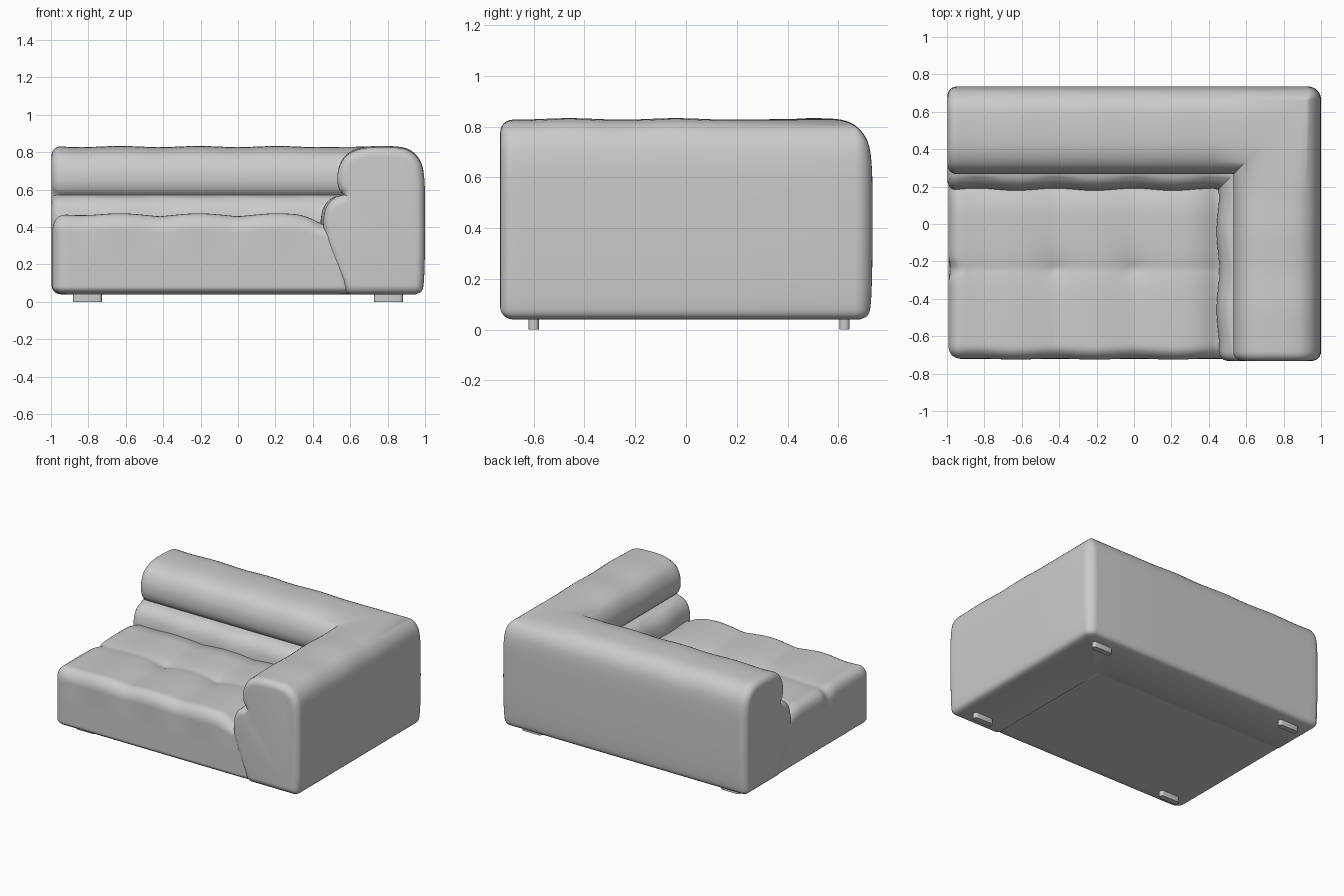
import bpy, bmesh, math
from mathutils import Vector

if "Cube" in bpy.data.objects:
    bpy.data.objects.remove(bpy.data.objects["Cube"])

X, Y, BASE = 1.0, 0.735, 0.04


def finish(bm, name, angle=40):
    bmesh.ops.remove_doubles(bm, verts=bm.verts, dist=1e-5)
    bmesh.ops.recalc_face_normals(bm, faces=bm.faces)
    me = bpy.data.meshes.new(name)
    bm.to_mesh(me)
    bm.free()
    ob = bpy.data.objects.new(name, me)
    bpy.context.collection.objects.link(ob)
    bpy.ops.object.select_all(action='DESELECT')
    ob.select_set(True)
    bpy.context.view_layer.objects.active = ob
    bpy.ops.object.shade_smooth_by_angle(angle=math.radians(angle))
    return ob


def spline(pts, n=4):
    """Catmull-Rom through open points, leaving out the last one."""
    p = [Vector(q) for q in pts]
    p = [2 * p[0] - p[1]] + p + [2 * p[-1] - p[-2]]
    out = []
    for i in range(1, len(p) - 2):
        a, b, c, d = p[i - 1:i + 3]
        for k in range(n):
            t = k / n
            out.append(0.5 * (2 * b + (c - a) * t + (2 * a - 5 * b + 4 * c - d) * t * t
                              + (3 * b - a - 3 * c + d) * t ** 3))
    return out


# Back and arm: one profile (depth from outer wall, height) swept round an L
upper = [(0.05, BASE), (0.02, 0.055), (0.007, 0.10), (0.001, 0.25), (0.0, 0.45),
         (0.004, 0.66), (0.03, 0.76), (0.10, 0.818), (0.22, 0.83), (0.34, 0.822),
         (0.42, 0.785), (0.46, 0.72), (0.469, 0.65), (0.458, 0.60), (0.435, 0.572)]
lower = [(0.435, 0.572), (0.49, 0.556), (0.53, 0.515), (0.548, 0.46), (0.55, 0.40),
         (0.53, 0.30), (0.48, 0.17), (0.43, 0.06), (0.40, BASE)]
profile = spline(upper) + spline(lower) + [Vector(lower[-1])]


def inset(r):
    n, out = len(profile), []
    for i, p in enumerate(profile):
        t = (profile[(i + 1) % n] - p).normalized() + (p - profile[i - 1]).normalized()
        t.normalize()
        out.append(p + Vector((t.y, -t.x)) * r)
    return out


def wavy(p, s):
    w = math.cos(2 * math.pi * s / 0.42)
    d, z = p
    if d > 0.43 and z < 0.56:
        d -= 0.007 * w
    elif z > 0.6:
        z -= 0.003 * w * min(1, (z - 0.6) / 0.2)
    return d, z


R = 0.05
caps = [(R * (1 - math.sin(a)), R * (1 - math.cos(a)))
        for a in [math.radians(g) for g in (0, 15, 30, 45, 60, 75, 90)]]
# cap entries: (inset, distance from end) ordered from the end inwards
caps = [(i, o) for i, o in caps]
bm = bmesh.new()
rings = []
for ins, off in caps:
    x = -X + 0.003 + off
    rings.append([(x, Y - d, z) for d, z in (wavy(p, x) for p in inset(ins))])
for i in range(1, 33):
    x = -X + R + i * (0.42 + X - R) / 32
    rings.append([(x, Y - d, z) for d, z in (wavy(p, x) for p in profile)])
C = 0.07
for i in range(9):
    a = math.radians(90 - i * 90 / 8)
    ring = []
    for d, z in profile:
        r, m = max(C - d, 0), max(C, d)
        ring.append((X - m + r * math.cos(a), Y - m + r * math.sin(a), z))
    rings.append(ring)
for i in range(24):
    y = 0.15 - i * (0.15 + Y - R) / 24
    rings.append([(X - d, y, z) for d, z in (wavy(p, y + 0.25) for p in profile)])
for ins, off in reversed(caps):
    y = -Y + 0.003 + off
    rings.append([(X - d, y, z) for d, z in (wavy(p, y + 0.25) for p in inset(ins))])
vr = [[bm.verts.new(c) for c in ring] for ring in rings]
n = len(profile)
for a, b in zip(vr, vr[1:]):
    for i in range(n):
        j = (i + 1) % n
        bm.faces.new((a[i], a[j], b[j], b[i]))
bm.faces.new(vr[0])
bm.faces.new(vr[-1])
finish(bm, "back_and_arm")

# Seat: rounded block with two buttons and a cross seam pulled in
lo, hi = Vector((-0.992, -0.722, BASE)), Vector((0.62, 0.40, 0.468))
bm = bmesh.new()
bmesh.ops.create_cube(bm, size=1)
bmesh.ops.subdivide_edges(bm, edges=bm.edges, cuts=63, use_grid_fill=True)
buttons = [(-0.42, -0.24), (0.0, -0.24)]
for v in bm.verts:
    p = Vector(lo[i] + (v.co[i] + 0.5) * (hi[i] - lo[i]) for i in range(3))
    rad = Vector((0.07, 0.07, 0.09 if v.co.z > 0 else 0.04))
    q = Vector(min(max(p[i], lo[i] + rad[i]), hi[i] - rad[i]) for i in range(3))
    u = Vector((p[i] - q[i]) / rad[i] for i in range(3))
    if u.length > 0:
        u.normalize()
    p = q + Vector(u[i] * rad[i] for i in range(3))
    top = min(max((p.z - 0.25) / 0.2, 0), 1)
    wave = math.cos(2 * math.pi * p.x / 0.42)
    dip = 0.005 * wave + 0.012 * math.exp(-abs(p.y + 0.24) / 0.06)
    for bx, by in buttons:
        dip += 0.022 * math.exp(-math.hypot(p.x - bx, p.y - by) / 0.07)
        dip += 0.007 * math.exp(-abs(p.x - bx) / 0.05)
    dip += 0.05 * min(max((p.x - 0.30) / 0.15, 0), 1) ** 2
    dip += 0.03 * min(max((p.y - 0.05) / 0.15, 0), 1) ** 2
    p.z -= dip * top
    if p.y < -0.6:
        p.y += 0.005 * wave * top
    if p.x < -0.9:
        p.x += 0.02 * math.exp(-((p.y + 0.24) / 0.04) ** 2) * top
    v.co = p
finish(bm, "seat", 60)

# Feet: four low blocks with rounded ends
for side, sx in (("left", -1), ("right", 1)):
    for row, y in (("front", -0.60), ("back", 0.625)):
        bm = bmesh.new()
        bmesh.ops.create_cube(bm, size=1)
        for v in bm.verts:
            v.co = Vector((sx * 0.805 + v.co.x * 0.155, y + v.co.y * 0.04, 0.025 + v.co.z * 0.05))
        upright = [e for e in bm.edges if abs(e.verts[0].co.z - e.verts[1].co.z) > 0.01]
        bmesh.ops.bevel(bm, geom=upright, offset=0.018, segments=4, profile=0.5, affect='EDGES')
        finish(bm, f"{row}_{side}_foot")
